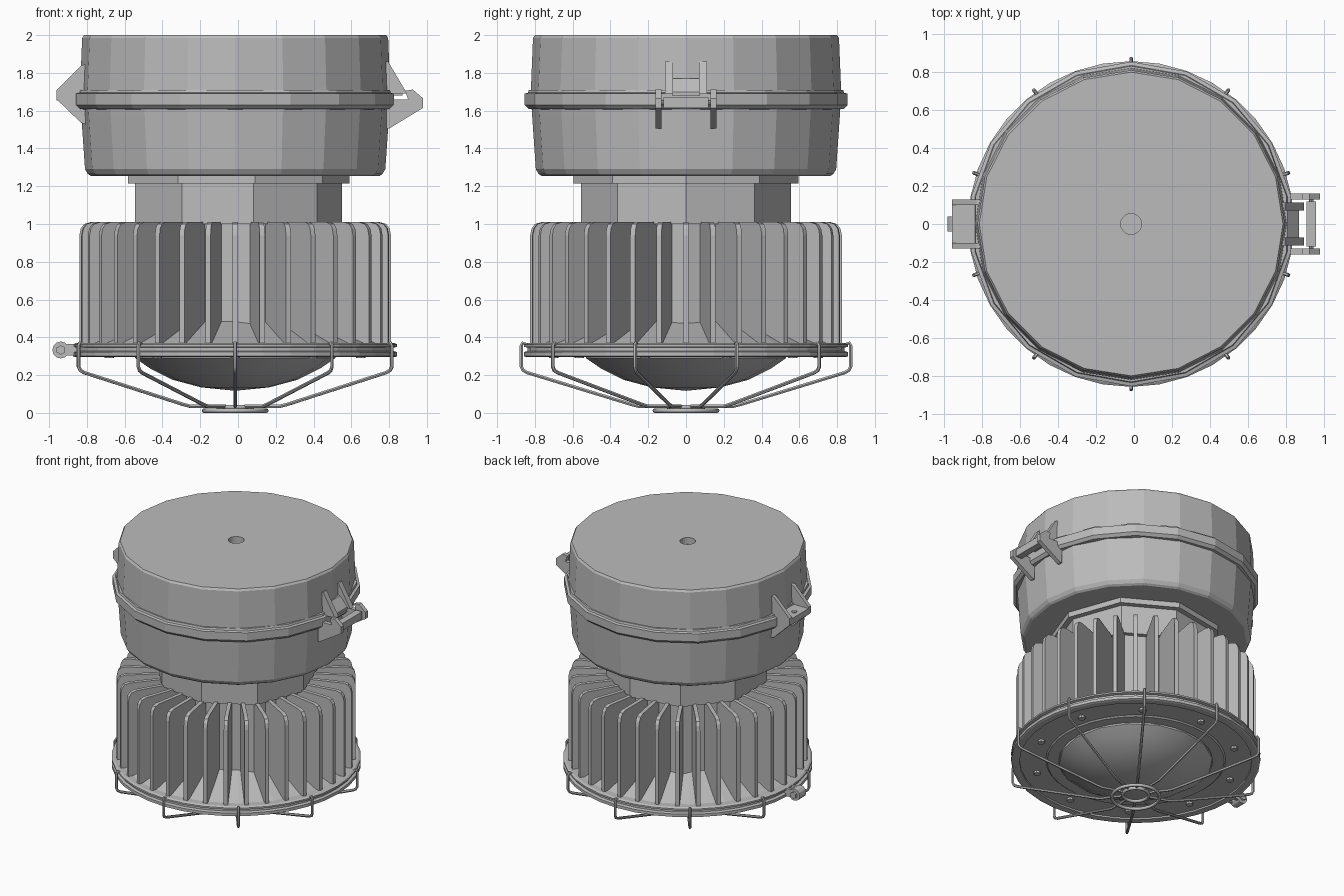
import bpy, bmesh, math
from mathutils import Matrix, Vector

if "Cube" in bpy.data.objects:
    bpy.data.objects.remove(bpy.data.objects["Cube"], do_unlink=True)

CX = -0.015  # axis of the lamp body

grey = bpy.data.materials.new("light_grey")
grey.use_nodes = True
COLOUR = (0.5, 0.5, 0.5, 1)
grey.diffuse_color = COLOUR
grey.node_tree.nodes["Principled BSDF"].inputs["Base Color"].default_value = COLOUR


def finish(name, bm, recalc=True):
    if recalc:
        bmesh.ops.recalc_face_normals(bm, faces=bm.faces)
    me = bpy.data.meshes.new(name)
    bm.to_mesh(me)
    bm.free()
    me.materials.append(grey)
    ob = bpy.data.objects.new(name, me)
    bpy.context.collection.objects.link(ob)
    return ob


def lathe(name, profile, sides, start=0.0, inward=False):
    """Revolve (radius, z) points around the body axis."""
    bm = bmesh.new()
    rot = Matrix.Rotation(start, 4, 'Z')
    vs = [bm.verts.new(rot @ Vector((r, 0, z))) for r, z in profile]
    es = [bm.edges.new(p) for p in zip(vs, vs[1:])]
    bmesh.ops.spin(bm, geom=vs + es, cent=(0, 0, 0), axis=(0, 0, 1),
                   angle=math.tau, steps=sides, use_merge=True)
    bmesh.ops.remove_doubles(bm, verts=bm.verts, dist=1e-4)
    bmesh.ops.recalc_face_normals(bm, faces=bm.faces)
    if inward:
        bm.normal_update()
        if sum(f.normal.dot(f.calc_center_median()) for f in bm.faces) > 0:
            bmesh.ops.reverse_faces(bm, faces=bm.faces)
    bmesh.ops.translate(bm, verts=bm.verts, vec=(CX, 0, 0))
    return finish(name, bm, recalc=False)


def add_plate(bm, outline, y0, y1, matrix=Matrix()):
    """Extrude an (x, z) outline from y0 to y1."""
    face = bm.faces.new([bm.verts.new(matrix @ Vector((x, y0, z))) for x, z in outline])
    out = bmesh.ops.extrude_face_region(bm, geom=[face])
    moved = [v for v in out["geom"] if isinstance(v, bmesh.types.BMVert)]
    shift = matrix.to_3x3() @ Vector((0, y1 - y0, 0))
    bmesh.ops.translate(bm, verts=moved, vec=shift)


def plates(name, outline, spans):
    bm = bmesh.new()
    for y0, y1 in spans:
        add_plate(bm, outline, y0, y1)
    return finish(name, bm)


def box(x0, x1, z0, z1):
    return [(x0, z0), (x1, z0), (x1, z1), (x0, z1)]


def cylinder(name, radius, depth, loc, axis, sides=12):
    bm = bmesh.new()
    bmesh.ops.create_cone(bm, cap_ends=True, segments=sides, radius1=radius, radius2=radius,
                          depth=depth, matrix=Matrix.Translation(loc)
                          @ Vector(axis).to_track_quat('Z', 'Y').to_matrix().to_4x4())
    return finish(name, bm)


# Upper housing: tapered lid and bowl with a central screw hole
lathe("housing_lid", [(0, 1.95), (0.055, 1.95), (0.055, 2), (0.8, 2), (0.81, 1.985),
                      (0.822, 1.69), (0, 1.69)], 20)
lathe("housing_bowl", [(0, 1.69), (0.822, 1.69), (0.815, 1.58), (0.795, 1.29),
                       (0.78, 1.265), (0.765, 1.255), (0, 1.255)], 20)
lathe("housing_flange", [(0.8, 1.71), (0.832, 1.71), (0.836, 1.695), (0.855, 1.69),
                         (0.855, 1.63), (0.835, 1.61), (0.8, 1.605)], 18, math.pi / 2)

# Nine-sided neck running down into the heat sink
lathe("neck_collar", [(0, 1.26), (0.605, 1.26), (0.605, 1.215), (0, 1.215)], 9)
lathe("neck", [(0, 1.22), (0.565, 1.22), (0.565, 1.0), (0.53, 1.0), (0.53, 0.37), (0, 0.37)], 9)

# Radial cooling fins
fin = [(0.45, 0.36), (0.825, 0.36), (0.825, 0.94), (0.818, 0.975), (0.8, 1.0),
       (0.765, 1.01), (0.5, 1.01)]
bm = bmesh.new()
for i in range(36):
    turn = Matrix.Translation((CX, 0, 0)) @ Matrix.Rotation(i * math.tau / 36, 4, 'Z')
    add_plate(bm, fin, -0.014, 0.014, turn)
finish("cooling_fins", bm)

# Reflector, base rim and lens
lathe("reflector", [(0.8, 0.37), (0.5, 0.485)], 20, inward=True)
lathe("base_rim", [(0, 0.37), (0.845, 0.37), (0.858, 0.362), (0.858, 0.35), (0.838, 0.345),
                   (0.838, 0.328), (0.858, 0.322), (0.858, 0.3), (0.845, 0.295), (0.8, 0.295),
                   (0.8, 0.307), (0.62, 0.307), (0.61, 0.298), (0.53, 0.298), (0.53, 0.31),
                   (0, 0.31)], 36)
lathe("lens", [(0.53, 0.31), (0.53, 0.29), (0.45, 0.235), (0.33, 0.175), (0.18, 0.135),
               (0, 0.117)], 16)
for i in range(10):
    a = (i + 0.5) * math.tau / 10
    cylinder("rim_screw", 0.025, 0.02, (CX + 0.7 * math.cos(a), 0.7 * math.sin(a), 0.3),
             (0, 0, 1), 8)

# Wire guard
wire = [(0.845, 0.362), (0.865, 0.37), (0.872, 0.355), (0.872, 0.245), (0.862, 0.225),
        (0.84, 0.213), (0.29, 0.045), (0.25, 0.035), (0.09, 0.035)]
curve = bpy.data.curves.new("guard_wires", 'CURVE')
curve.dimensions = '3D'
curve.bevel_depth = 0.01
curve.bevel_resolution = 1
curve.use_fill_caps = True
for i in range(10):
    a = math.pi / 2 + i * math.tau / 10
    spline = curve.splines.new('POLY')
    spline.points.add(len(wire) - 1)
    for p, (r, z) in zip(spline.points, wire):
        p.co = (CX + r * math.cos(a), r * math.sin(a), z, 1)
curve.materials.append(grey)
wires = bpy.data.objects.new("guard_wires", curve)
bpy.context.collection.objects.link(wires)
bpy.ops.object.select_all(action='DESELECT')
wires.select_set(True)
bpy.context.view_layer.objects.active = wires
bpy.ops.object.convert(target='MESH')

for name, radius in (("guard_hub_ring", 0.165), ("guard_inner_ring", 0.09)):
    z = 0.012 if radius > 0.1 else 0.03
    bpy.ops.mesh.primitive_torus_add(major_radius=radius, minor_radius=0.012, major_segments=28,
                                     minor_segments=8, location=(CX, 0, z))
    ring = bpy.context.object
    ring.name = name
    ring.data.materials.append(grey)

for ob in [o for o in bpy.data.objects if o.name.startswith(("guard", "lens"))]:
    ob.select_set(True)
bpy.ops.object.shade_smooth_by_angle(angle=math.radians(50))

# Clamp screw on the right of the rim
plates("clamp_tabs", box(-0.93, -0.855, 0.305, 0.365), [(-0.04, -0.02), (0.02, 0.04)])
cylinder("clamp_barrel", 0.045, 0.08, (-0.938, 0, 0.333), (0, 1, 0))
cylinder("clamp_bolt", 0.025, 0.11, (-0.938, 0, 0.333), (0, 1, 0), 6)

# Left latch: lid ears, bridge, swinging arms and bar
plates("latch_ears", [(0.77, 1.86), (0.795, 1.86), (0.895, 1.69), (0.77, 1.69)],
       [(-0.112, -0.07), (0.07, 0.112)])
plates("latch_bridge", [(0.77, 1.77), (0.81, 1.77), (0.87, 1.7), (0.87, 1.68), (0.77, 1.68)],
       [(-0.075, 0.075)])
plates("latch_arms", [(0.785, 1.505), (0.8, 1.505), (0.98, 1.615), (0.98, 1.665), (0.925, 1.712),
                      (0.885, 1.705), (0.9, 1.66), (0.785, 1.66)],
       [(-0.162, -0.13), (0.13, 0.162)])
plates("latch_bar", box(0.91, 0.96, 1.615, 1.67), [(-0.118, 0.118)])
cylinder("latch_pin", 0.012, 0.3, (0.935, 0, 1.645), (0, 1, 0), 8)

# Right hinge bracket: two cheeks and a pierced shelf
plates("hinge_cheeks", [(-0.79, 1.85), (-0.83, 1.84), (-0.96, 1.71), (-0.96, 1.66),
                        (-0.83, 1.535), (-0.79, 1.525)],
       [(-0.13, -0.1), (0.1, 0.13)])
plates("hinge_shelf", box(-0.96, -0.8, 1.655, 1.7), [(-0.105, 0.105)])
cylinder("hinge_screw", 0.018, 0.06, (-0.91, 0, 1.677), (0, 0, 1))
